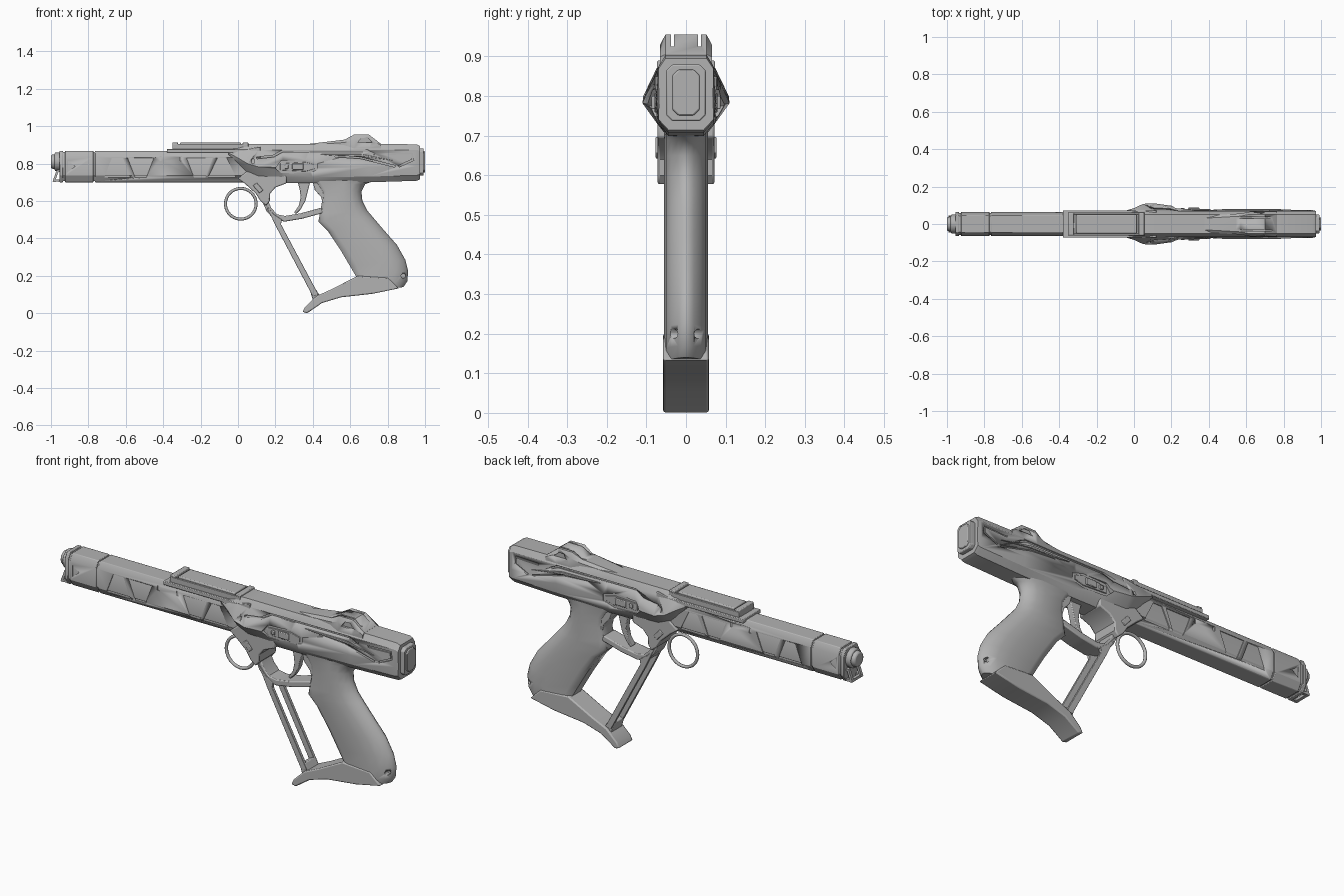
import bpy, bmesh, math
from mathutils import Vector

def material(name, v):
    m = bpy.data.materials.new(name)
    m.diffuse_color = (v, v, v, 1)
    return m

GREY = material("grey_metal", 0.45)

def finish(name, bm, bevel=0.0, smooth=30):
    bmesh.ops.remove_doubles(bm, verts=bm.verts, dist=1e-5)
    bmesh.ops.recalc_face_normals(bm, faces=bm.faces)
    me = bpy.data.meshes.new(name)
    bm.to_mesh(me)
    bm.free()
    me.materials.append(GREY)
    ob = bpy.data.objects.new(name, me)
    bpy.context.collection.objects.link(ob)
    if bevel:
        b = ob.modifiers.new("bevel", 'BEVEL')
        b.width, b.segments, b.limit_method, b.angle_limit = bevel, 2, 'ANGLE', math.radians(40)
    bpy.ops.object.select_all(action='DESELECT')
    ob.select_set(True)
    bpy.context.view_layer.objects.active = ob
    bpy.ops.object.shade_smooth_by_angle(angle=math.radians(smooth))
    return ob

def loft(name, rings, bevel=0.0, smooth=30):
    """Skin a list of closed rings and cap both ends."""
    bm = bmesh.new()
    vs = [[bm.verts.new(p) for p in r] for r in rings]
    n = len(vs[0])
    for a, b in zip(vs, vs[1:]):
        for i in range(n):
            bm.faces.new((a[i], a[(i + 1) % n], b[(i + 1) % n], b[i]))
    bm.faces.new(vs[0])
    bm.faces.new(vs[-1][::-1])
    return finish(name, bm, bevel, smooth)

def plate(name, pts, y0, y1, bevel=0.0):
    """Side profile (x, z) extruded from y0 to y1."""
    return loft(name, [[(x, y, z) for x, z in pts] for y in (y0, y1)], bevel)

def ribbon(pts, t):
    """Outline of a bent bar of thickness t following pts."""
    P = [Vector(p) for p in pts]
    left, right = [], []
    for i, p in enumerate(P):
        d1 = (P[min(i + 1, len(P) - 1)] - P[min(i, len(P) - 2)]).normalized()
        d0 = (P[max(i, 1)] - P[max(i - 1, 0)]).normalized()
        d = (d0 + d1).normalized()
        n = Vector((-d.y, d.x)) * (t / 2 / max(d.dot(d1), 0.5))
        left.append(tuple(p + n))
        right.append(tuple(p - n))
    return left + right[::-1]

def mirror_section(half):
    """Full (y, z) section from its right half, listed top to bottom."""
    return half + [(-y, z) for y, z in reversed(half)]

def rect(x0, x1, z0, z1):
    return [(x0, z0), (x1, z0), (x1, z1), (x0, z1)]

def cut(ob, cutters):
    for c in cutters:
        m = ob.modifiers.new("cut", 'BOOLEAN')
        m.operation, m.solver, m.object = 'DIFFERENCE', 'EXACT', c
    dg = bpy.context.evaluated_depsgraph_get()
    me = bpy.data.meshes.new_from_object(ob.evaluated_get(dg))
    ob.modifiers.clear()
    ob.data = me
    for c in cutters:
        bpy.data.objects.remove(c)

def side_cutters(pts, depth_y):
    return [plate("cutter", pts, s * depth_y, s * 0.2) for s in (1, -1)]

def tube(name, x0, x1, r0, r1, z, n=24):
    return loft(name, [[(x, r * math.cos(a), z + r * math.sin(a)) for a in
                [2 * math.pi * i / n for i in range(n)]] for x, r in ((x0, r0), (x1, r1))], 0.006)

# Barrel shroud in segments with grooves between them
sec = mirror_section([(0.045, 0.868), (0.064, 0.835), (0.064, 0.735), (0.042, 0.70)])
barrels = []
for nm, x0, x1 in (("barrel_front", -0.925, -0.773), ("barrel_main", -0.765, 0.12), ("muzzle_collar", -0.955, -0.935)):
    barrels.append(loft(nm, [[(x, y, z) for y, z in sec] for x in (x0, x1)], 0.003))
loft("barrel_core", [[(x, y * 0.93, 0.785 + (z - 0.785) * 0.93) for y, z in sec] for x in (-0.95, 0.1)])

# Recessed trapezoid panels, small slots and nose triangle
def trapezoid(cx, wb, wt):
    return [(cx - wb, 0.725), (cx + wb, 0.725), (cx + wt, 0.83), (cx - wt, 0.83)]
traps = [trapezoid(-0.645, 0.07, 0.03), trapezoid(-0.52, 0.03, 0.07),
         trapezoid(-0.205, 0.03, 0.07), trapezoid(-0.085, 0.075, 0.025)]
cs = []
for t in traps:
    cs += side_cutters(t, 0.056)
for x in (-0.415, -0.305):
    cs += side_cutters(rect(x - 0.006, x + 0.006, 0.815, 0.84), 0.056)
cut(barrels[1], cs)
cut(barrels[0], side_cutters([(-0.91, 0.755), (-0.91, 0.815), (-0.87, 0.785)], 0.056))

# Muzzle tip and the small loop below it
tube("muzzle_tip", -0.98, -0.94, 0.05, 0.05, 0.81)
tube("muzzle_nose", -1.0, -0.97, 0.036, 0.042, 0.81)
for s in (1, -1):
    plate("muzzle_bracket", ribbon([(-0.94, 0.765), (-0.965, 0.76), (-0.983, 0.71), (-0.94, 0.708)], 0.012),
          s * 0.03, s * 0.045)
plate("bracket_bar", rect(-0.988, -0.972, 0.702, 0.716), -0.045, 0.045)

# Receiver: sections along x with the widening side pods
stations = [(-0.05, 0.875, 0.845, 0.068), (0.0, 0.89, 0.79, 0.085), (0.05, 0.905, 0.73, 0.108), (0.11, 0.905, 0.70, 0.11),
            (0.24, 0.905, 0.695, 0.092), (0.40, 0.905, 0.695, 0.078), (0.70, 0.905, 0.70, 0.076), (0.955, 0.903, 0.708, 0.074),
            (0.972, 0.895, 0.715, 0.068)]
rings = []
for x, zt, zb, w in stations:
    mid = zb + (zt - zb) * 0.40
    half = [(0.052, zt), (0.07, zt - 0.15 * (zt - zb)), (w, mid),
            (0.07, zb + 0.15 * (zt - zb)), (0.045, zb)]
    rings.append([(x, y, z) for y, z in mirror_section(half)])
receiver = loft("receiver", rings, 0, 25)
port = [(0.2, 0.775), (0.23, 0.75), (0.36, 0.745), (0.425, 0.765), (0.425, 0.80), (0.36, 0.82), (0.23, 0.815)]
cs = side_cutters(port, 0.074)
for path, t in (([(0.10, 0.83), (0.19, 0.84), (0.24, 0.868), (0.69, 0.868), (0.73, 0.85)], 0.010),
                ([(0.52, 0.84), (0.66, 0.83), (0.84, 0.785)], 0.009),
                ([(0.80, 0.85), (0.93, 0.855), (0.935, 0.82), (0.86, 0.785)], 0.009),
                ([(0.08, 0.80), (0.08, 0.825)], 0.012)):
    cs += side_cutters(ribbon(path, t), 0.064)
cut(receiver, cs)

# Controls inside the side ports
for s in (1, -1):
    plate("port_frame", [(0.225, 0.765), (0.36, 0.758), (0.41, 0.772), (0.41, 0.795), (0.36, 0.808), (0.225, 0.80)],
          s * 0.07, s * 0.079, 0.002)
    plate("port_button", rect(0.29, 0.35, 0.767, 0.8), s * 0.07, s * 0.087, 0.003)
    plate("port_stud", rect(0.25, 0.27, 0.772, 0.793), s * 0.07, s * 0.086, 0.003)
    # Raised strip along the upper flank
    plate("flank_strip", [(0.44, 0.85), (0.66, 0.85), (0.84, 0.815), (0.66, 0.838), (0.50, 0.843)],
          s * 0.06, s * 0.079, 0.002)

# Top deck with raised rail frame
plate("top_deck", [(-0.38, 0.858), (-0.03, 0.858), (0.02, 0.83), (0.12, 0.83), (0.12, 0.89), (0.05, 0.878), (-0.38, 0.878)],
      -0.073, 0.073, 0.003)
plate("rail_base", rect(-0.35, 0.06, 0.87, 0.895), -0.052, 0.052, 0.003)
plate("rail_top", rect(-0.31, 0.015, 0.89, 0.913), -0.05, 0.05, 0.005)
for x in (-0.35, 0.025):
    plate("rail_end", rect(x, x + 0.03, 0.88, 0.914), -0.06, 0.06, 0.004)
for s in (1, -1):
    plate("rail_side", rect(-0.35, 0.055, 0.87, 0.905), s * 0.052, s * 0.062, 0.002)

# Rear sight hump with slots along the top and side windows
hump = loft("rear_sight", [[(x, y, z) for y, z in mirror_section([(wt, zt), (w, zt - (zt - 0.89) * 0.4), (w, 0.88)])]
            for x, zt, wt, w in ((0.36, 0.903, 0.03, 0.045), (0.57, 0.928, 0.042, 0.056), (0.62, 0.955, 0.052, 0.066),
                                 (0.70, 0.955, 0.052, 0.066), (0.765, 0.905, 0.052, 0.066))])
cs = side_cutters([(0.64, 0.912), (0.72, 0.912), (0.69, 0.938), (0.66, 0.938)], 0.055)
for s in (1, -1):
    cs.append(plate("cutter", rect(0.50, 0.80, 0.925, 1.0), s * 0.030, s * 0.038))
cut(hump, cs)

# Rear cap
def cap_ring(x, w, z0, z1, c=0.015):
    return [(x, y, z) for y, z in mirror_section([(w - c, z1), (w, z1 - c), (w, z0 + c), (w - c, z0)])]
loft("rear_cap", [cap_ring(0.96, 0.05, 0.737, 0.88), cap_ring(0.993, 0.05, 0.737, 0.88)], 0.004)
loft("rear_cap_plate", [cap_ring(0.98, 0.036, 0.75, 0.868), cap_ring(1.0, 0.034, 0.752, 0.866)], 0.003)

# Grip: slices (front x, z, back x, z) with a rounded backstrap
slices = [(.38, .72, .76, .72), (.42, .685, .68, .69), (.445, .65, .66, .65), (.45, .60, .665, .60), (.437, .53, .69, .55),
          (.43, .49, .72, .515), (.48, .44, .775, .45), (.55, .335, .85, .365), (.60, .25, .895, .285),
          (.635, .19, .91, .225), (.635, .14, .905, .17), (.62, .105, .885, .14)]
section = [(0, .034), (.05, .046), (.12, .053), (.55, .055), (.75, .050), (.88, .038), (.96, .02), (1, .006)]
rings = []
for xf, zf, xb, zb in slices:
    side = [(xf + (xb - xf) * t, w, zf + (zb - zf) * t) for t, w in section]
    rings.append(side + [(x, -y, z) for x, y, z in reversed(side)])
grip = loft("grip", rings, 0, 45)
cut(grip, side_cutters([(0.884 + 0.012 * math.cos(a), 0.2 + 0.012 * math.sin(a))
                        for a in [math.pi * i / 6 for i in range(12)]], 0.012))

# Foot with the forward hook
plate("grip_foot", [(.345, .008), (.37, .0), (.45, .055), (.55, .085), (.72, .104), (.86, .133), (.80, .19), (.64, .20),
                    (.5, .128), (.42, .092), (.36, .035)], -0.058, 0.058, 0.006)

# Front block, trigger guard and twin struts
plate("front_block", [(0.0, .72), (.04, .69), (.095, .64), (.12, .60), (.15, .575), (.17, .60), (.172, .64), (.20, .672),
                      (.26, .695), (.26, .74), (.05, .76)], -0.072, 0.072, 0.006)
for s in (1, -1):
    plate("block_latch", ribbon([(0.09, 0.69), (0.125, 0.65)], 0.026), s * 0.065, s * 0.077, 0.003)
plate("trigger_guard", ribbon([(.145, .60), (.165, .555), (.20, .515), (.25, .505), (.34, .52), (.45, .55)], 0.03),
      -0.045, 0.045, 0.005)
plate("guard_rear_fillet", [(.40, .70), (.41, .66), (.445, .62), (.455, .58), (.44, .54), (.48, .54), (.5, .70)],
      -0.045, 0.045, 0.004)
for s in (1, -1):
    plate("front_strut", [(.145, .585), (.19, .53), (.235, .50), (.23, .475), (.43, .10), (.40, .09), (.20, .47)],
          s * 0.032, s * 0.048, 0.002)
plate("strut_foot", [(.385, .12), (.415, .13), (.44, .09), (.40, .07)], -0.045, 0.045, 0.004)

# Trigger
plate("trigger", [(.32, .70), (.385, .70), (.375, .66), (.36, .60), (.335, .555), (.31, .53), (.30, .538),
                  (.325, .575), (.335, .62), (.33, .66)], -0.016, 0.016, 0.004)

# Carry ring
bpy.ops.mesh.primitive_torus_add(major_radius=0.082, minor_radius=0.008, major_segments=40, minor_segments=10,
                                 location=(0.015, 0, 0.585), rotation=(math.pi / 2, 0, 0))
ring = bpy.context.object
ring.name = "carry_ring"
ring.data.materials.append(GREY)
bpy.ops.object.shade_smooth_by_angle(angle=math.radians(60))
